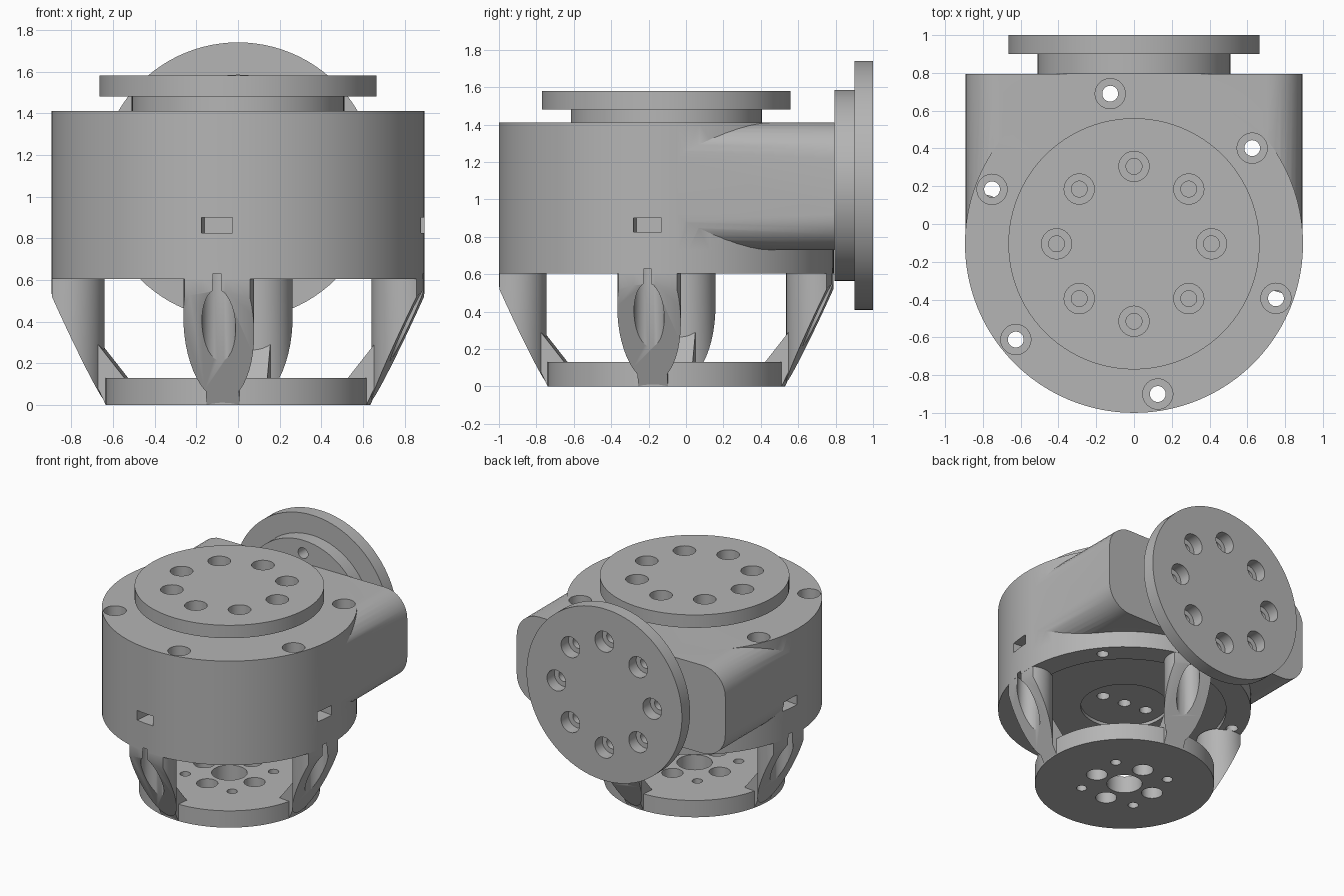
import bpy
import bmesh
from math import sin, cos, pi, radians
from mathutils import Matrix, Vector

if "Cube" in bpy.data.objects:
    bpy.data.objects.remove(bpy.data.objects["Cube"])

grey = bpy.data.materials.new("plain grey")
grey.use_nodes = True
grey.diffuse_color = (0.46, 0.46, 0.46, 1)
grey.node_tree.nodes["Principled BSDF"].inputs["Base Color"].default_value = (0.46, 0.46, 0.46, 1)

AXIS = Matrix.Translation((0, -0.105, 0))   # vertical axis of the housing
TWIST = radians(-6.5)                       # legs are turned a little
R = 0.895                                   # housing radius
TOP, SEAM, SKIRT = 1.41, 0.73, 0.605


def turn(angle):
    return AXIS @ Matrix.Rotation(angle, 4, 'Z')


def finish(name, bm, matrix):
    bmesh.ops.remove_doubles(bm, verts=bm.verts, dist=1e-5)
    bmesh.ops.recalc_face_normals(bm, faces=bm.faces)
    bm.transform(matrix)
    mesh = bpy.data.meshes.new(name)
    bm.to_mesh(mesh)
    bm.free()
    mesh.materials.append(grey)
    obj = bpy.data.objects.new(name, mesh)
    bpy.context.collection.objects.link(obj)
    return obj


def lathe(name, profile, matrix=AXIS, sides=64):
    """Revolve (radius, height) points round z; both ends lie on the axis."""
    bm = bmesh.new()
    rings = [[bm.verts.new((r * cos(2 * pi * i / sides), r * sin(2 * pi * i / sides), z))
              for i in range(sides)] for r, z in profile if r > 0]
    for a, b in zip(rings, rings[1:]):
        for i in range(sides):
            j = (i + 1) % sides
            bm.faces.new((a[i], a[j], b[j], b[i]))
    bm.faces.new(rings[0])
    bm.faces.new(rings[-1])
    return finish(name, bm, matrix)


def cylinder(name, r, z0, z1, matrix=AXIS, sides=64):
    return lathe(name, [(r, z0), (r, z1)], matrix, sides)


def prism(name, outline, y0, y1, matrix):
    """Extrude an (x, z) outline along y."""
    bm = bmesh.new()
    face = bm.faces.new([bm.verts.new((x, y0, z)) for x, z in outline])
    ext = bmesh.ops.extrude_face_region(bm, geom=[face])
    bmesh.ops.translate(bm, vec=(0, y1 - y0, 0),
                        verts=[v for v in ext["geom"] if isinstance(v, bmesh.types.BMVert)])
    return finish(name, bm, matrix)


def combine(obj, tool, operation, keep=False):
    mod = obj.modifiers.new("boolean", 'BOOLEAN')
    mod.operation, mod.solver, mod.object = operation, 'EXACT', tool
    bpy.context.view_layer.objects.active = obj
    bpy.ops.object.modifier_apply(modifier=mod.name)
    if not keep:
        bpy.data.objects.remove(tool)


def cut(obj, tool):
    combine(obj, tool, 'DIFFERENCE')


def at(radius, angle, z=0):
    return turn(angle) @ Matrix.Translation((radius, 0, z))


parts = []

# Housing: upright drum joined to a sideways block with rounded long edges
housing = cylinder("housing", R, SEAM, TOP, sides=96)
fillet = 0.19
outline = []
for k, (sx, sz) in enumerate([(1, 1), (-1, 1), (-1, -1), (1, -1)]):
    cx, cz = sx * (R - 0.002 - fillet), (TOP + SEAM) / 2 + sz * ((TOP - SEAM) / 2 - fillet)
    for i in range(9):
        a = k * pi / 2 + i * pi / 16
        outline.append((cx + fillet * cos(a), cz + fillet * sin(a)))
combine(housing, prism("block", outline, -0.1, 0.795, Matrix.Identity(4)), 'UNION')

# Lower ring with a stepped recess underneath
ring = lathe("lower_ring", [(0.31, 0.66), (0.31, 0.635), (0.72, 0.635), (0.72, SKIRT),
                            (R, SKIRT), (R, SEAM)], sides=96)
for x in (-0.18, 0, 0.18):
    cut(ring, cylinder("cutter", 0.045, 0.6, 0.71, at(x, TWIST), 24))
parts += [housing, ring]

# Six counterbored bolt holes through housing and ring
for i in range(6):
    spot = at(0.805, radians(39 + 60 * i))
    cut(housing, lathe("cutter", [(0.042, 0.5), (0.042, TOP - 0.08),
                                  (0.08, TOP - 0.08), (0.08, TOP + 0.1)], spot, 32))
    cut(ring, cylinder("cutter", 0.042, 0.5, 0.9, spot, 32))

# Nut slots in the housing wall, on the three open sides
for i in (0, 2, 3):
    cut(housing, prism("cutter", [(0.76, 0.825), (1, 0.825), (1, 0.9), (0.76, 0.9)],
                       -0.075, 0.075, turn(TWIST + i * pi / 2)))


# Bolt flanges: narrow neck, wide plate, eight counterbored holes
def flange(name, neck, matrix):
    obj = lathe(name, [(0.51, 0), (0.51, neck), (0.665, neck), (0.665, neck + 0.1)], matrix, 96)
    for i in range(8):
        spot = matrix @ Matrix.Rotation(i * pi / 4, 4, 'Z') @ Matrix.Translation((0.41, 0, 0))
        end = neck + 0.1
        low = 0.01 if name == "top_flange" else -0.1
        cut(obj, lathe("cutter", [(0.042, low), (0.042, end - 0.09),
                                  (0.08, end - 0.09), (0.08, end + 0.1)], spot, 32))
    return obj


parts.append(flange("top_flange", 0.07, AXIS @ Matrix.Translation((0, 0, TOP))))
rear = Matrix.Translation((0, 0.795, 1.075)) @ Matrix.Rotation(-pi / 2, 4, 'X')
parts.append(flange("rear_flange", 0.105, rear))

# Base plate with centre hole and two rings of holes
base = cylinder("base_plate", 0.635, 0, 0.13, sides=96)
cut(base, cylinder("cutter", 0.125, -0.1, 0.3, sides=48))
for i in range(4):
    cut(base, cylinder("cutter", 0.075, -0.1, 0.3, at(0.235, TWIST + i * pi / 2), 32))
    cut(base, cylinder("cutter", 0.037, -0.1, 0.3, at(0.31, TWIST + pi / 4 + i * pi / 2), 24))
parts.append(base)

# Legs: round posts sliced by a sloping plane, with a foot and a screw well
for i, side in enumerate(("right", "back", "left", "front")):
    angle = TWIST + i * pi / 2
    leg = cylinder(side + "_leg", 0.17, 0, SKIRT + 0.01, at(0.816, angle), 48)
    foot = prism("foot", [(0.53, 0.02), (0.63, 0.001), (0.78, 0.32), (0.69, 0.32), (0.54, 0.13)],
                 -0.08, 0.08, turn(angle))
    combine(leg, foot, 'UNION')
    slope = prism("slope", [(0.3, 0), (0.635, 0), (R, 0.55), (R, 0.8), (0.3, 0.8)],
                  -0.4, 0.4, turn(angle))
    combine(leg, slope, 'INTERSECT')
    combine(leg, cylinder("limit", R - 0.001, -0.1, 0.9, sides=96), 'INTERSECT')
    well = cylinder("well", 0.081, 0.12, 0.63, at(0.816, angle), 32)
    combine(leg, well, 'DIFFERENCE', keep=True)
    cut(ring, well)
    parts.append(leg)

# Smooth round walls, keep edges crisp
bpy.ops.object.select_all(action='DESELECT')
for obj in parts:
    obj.select_set(True)
bpy.context.view_layer.objects.active = housing
bpy.ops.object.shade_smooth_by_angle(angle=radians(30))
